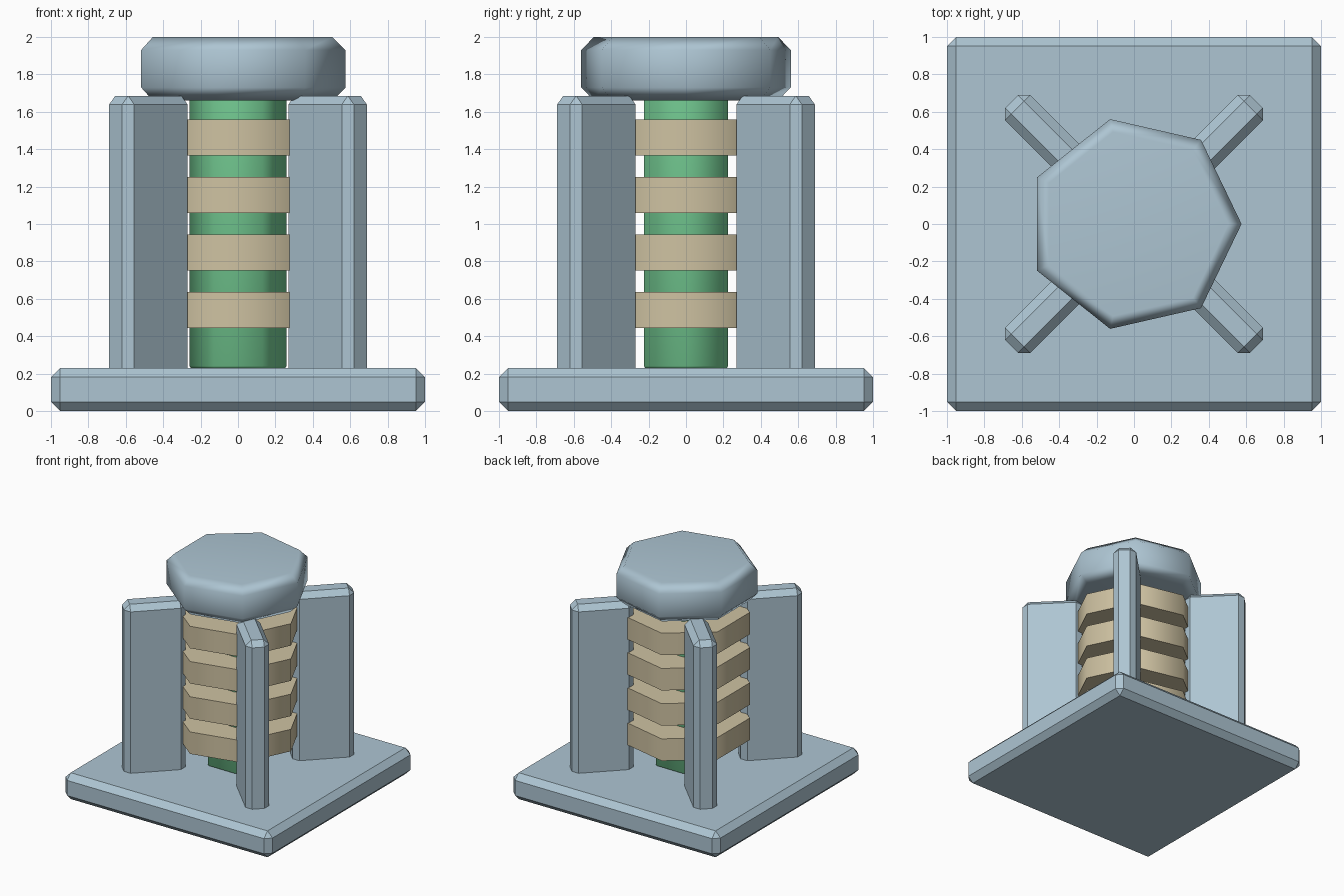
import bpy, bmesh, math
from mathutils import Matrix

if "Cube" in bpy.data.objects:
    bpy.data.objects.remove(bpy.data.objects["Cube"])


def material(name, rgb):
    m = bpy.data.materials.new(name)
    m.diffuse_color = (*rgb, 1)
    m.use_nodes = True
    m.node_tree.nodes["Principled BSDF"].inputs["Base Color"].default_value = m.diffuse_color
    return m


STEEL = material("pale_blue_grey", (0.42, 0.56, 0.65))
GREEN = material("mint_green", (0.18, 0.62, 0.30))
TAN = material("sand_tan", (0.62, 0.54, 0.36))


def finish(bm, name, mat, smooth=False):
    bmesh.ops.recalc_face_normals(bm, faces=bm.faces)
    me = bpy.data.meshes.new(name)
    bm.to_mesh(me)
    bm.free()
    ob = bpy.data.objects.new(name, me)
    bpy.context.collection.objects.link(ob)
    me.materials.append(mat)
    if smooth:
        bpy.ops.object.select_all(action='DESELECT')
        bpy.context.view_layer.objects.active = ob
        ob.select_set(True)
        bpy.ops.object.shade_smooth_by_angle(angle=math.radians(66))
    return ob


def chamfered_box(name, size, centre, chamfer, turn=0.0):
    """Box with every edge chamfered, turned about the z axis."""
    bm = bmesh.new()
    bmesh.ops.create_cube(bm, size=1)
    bmesh.ops.scale(bm, vec=size, verts=bm.verts)
    bmesh.ops.bevel(bm, geom=bm.edges[:], offset=chamfer, segments=1,
                    affect='EDGES', profile=0.5)
    bmesh.ops.translate(bm, vec=centre, verts=bm.verts)
    bmesh.ops.transform(bm, matrix=Matrix.Rotation(turn, 4, 'Z'), verts=bm.verts)
    return finish(bm, name, STEEL)


def prism(name, sides, profile, mat):
    """Closed prism with a corner on +x, from (radius, height) rings."""
    bm = bmesh.new()
    rings = [[bm.verts.new((r * math.cos(math.tau * i / sides),
                            r * math.sin(math.tau * i / sides), z))
              for i in range(sides)] for r, z in profile]
    for low, high in zip(rings, rings[1:]):
        for i in range(sides):
            j = (i + 1) % sides
            bm.faces.new((low[i], low[j], high[j], high[i]))
    bm.faces.new(rings[0])
    bm.faces.new(rings[-1])
    return finish(bm, name, mat, smooth=True)


# Square base plate
chamfered_box("base_plate", (2, 2, 0.23), (0, 0, 0.115), 0.049)

# Four upright fins on the diagonals
for k in range(4):
    chamfered_box(f"fin_{k + 1}", (0.495, 0.19, 1.505), (0.678, 0, 0.9325),
                  0.046, math.radians(45 + 90 * k))

# Hexagonal core column
prism("core_column", 6, [(0.252, 0.23), (0.26, 0.24), (0.26, 1.68)], GREEN)

# Stack of seven-sided collars
for k in range(4):
    z = 0.445 + 0.3075 * k
    prism(f"collar_{k + 1}", 7, [(0.512, z), (0.512, z + 0.192)], TAN)

# Seven-sided cap with chamfered rims
cap = prism("cap", 7, [(0.505, 1.66), (0.575, 1.73), (0.575, 1.93), (0.505, 2.0)], STEEL)
cap.modifiers.new("flat_top_shading", 'WEIGHTED_NORMAL').keep_sharp = True
